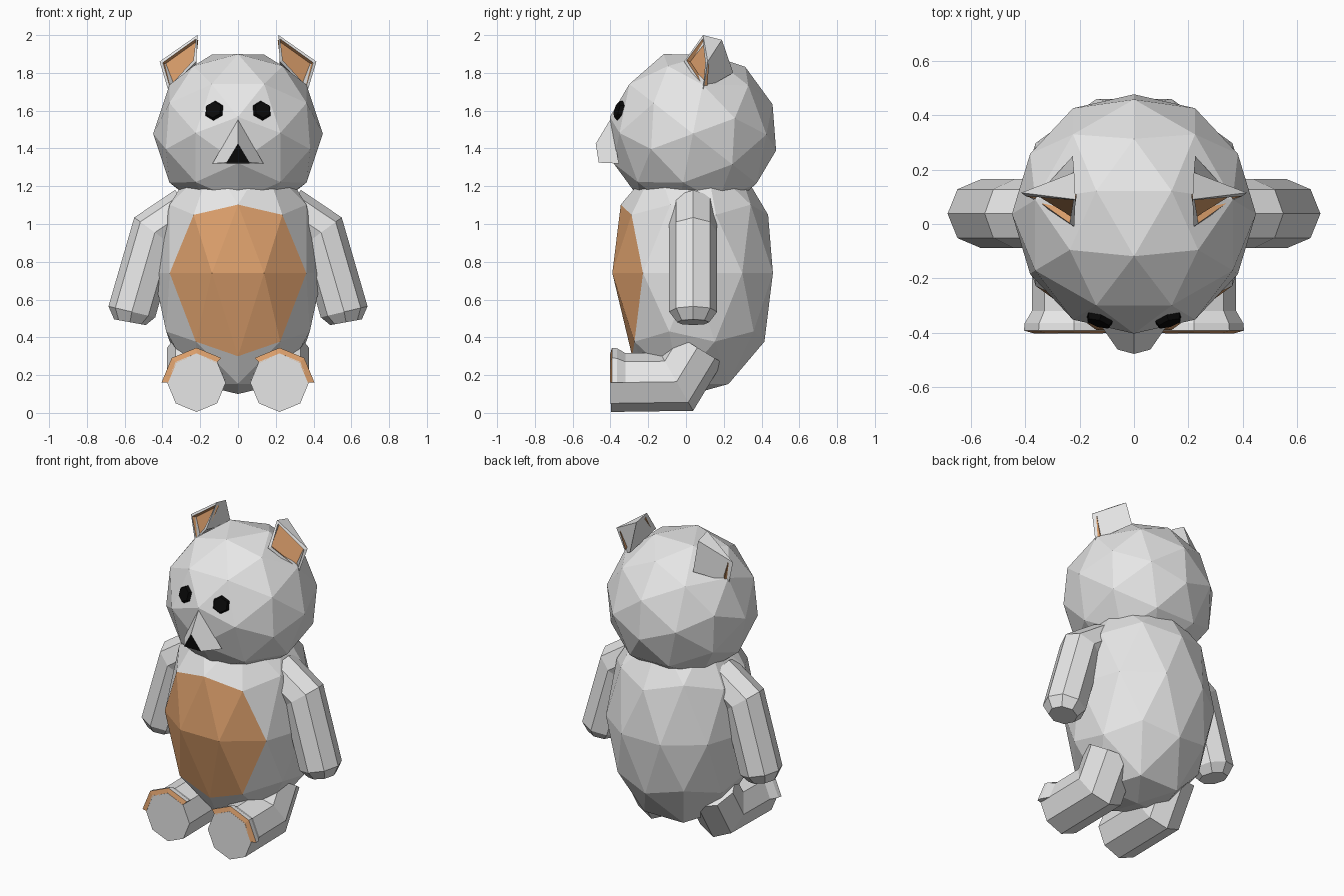
import bpy, bmesh, math
from mathutils import Vector, Matrix

if "Cube" in bpy.data.objects:
    bpy.data.objects.remove(bpy.data.objects["Cube"])


def mat(name, col):
    m = bpy.data.materials.new(name)
    m.diffuse_color = (*col, 1)
    m.use_nodes = True
    m.node_tree.nodes["Principled BSDF"].inputs["Base Color"].default_value = m.diffuse_color
    return m


GREY = mat("grey_fur", (0.8, 0.8, 0.8))
TAN = mat("tan_patch", (0.72, 0.35, 0.15))
BLACK = mat("black", (0.003, 0.003, 0.003))


def finish(name, bm, mats):
    bmesh.ops.recalc_face_normals(bm, faces=bm.faces[:])
    me = bpy.data.meshes.new(name)
    bm.to_mesh(me)
    bm.free()
    for m in mats:
        me.materials.append(m)
    ob = bpy.data.objects.new(name, me)
    bpy.context.collection.objects.link(ob)
    return ob


def from_faces(verts, faces):
    bm = bmesh.new()
    vs = [bm.verts.new(v) for v in verts]
    for f in faces:
        bm.faces.new([vs[i] for i in f])
    bm.faces.ensure_lookup_table()
    bmesh.ops.recalc_face_normals(bm, faces=bm.faces[:])
    return bm


def tube(name, path, radii, w, sides=8):
    """Mitred tube along a planar path; w is the normal of that plane."""
    path, w = [Vector(p) for p in path], Vector(w)
    bm, rings = bmesh.new(), []
    for i, c in enumerate(path):
        a = (path[i] - path[i - 1]).normalized() if i else None
        b = (path[i + 1] - path[i]).normalized() if i < len(path) - 1 else None
        a, b = a or b, b or a
        t = (a + b).normalized()
        n = w.cross(t) / t.dot(a)
        ang = [2 * math.pi * k / sides for k in range(sides)]
        rings.append([bm.verts.new(c + radii[i] * (w * math.cos(q) + n * math.sin(q))) for q in ang])
    for r0, r1 in zip(rings, rings[1:]):
        for k in range(sides):
            j = (k + 1) % sides
            bm.faces.new((r0[k], r0[j], r1[j], r1[k]))
    bm.faces.new(rings[0])
    bm.faces.new(rings[-1])
    return finish(name, bm, [GREY])


# Body: stretched icosphere with flattened lower front and a tan belly
bm = bmesh.new()
bmesh.ops.create_icosphere(bm, subdivisions=2, radius=1,
                           matrix=Matrix.Rotation(math.pi / 2, 4, 'Z'))
for v in bm.verts:
    low_front = abs(v.co.x) < 0.01 and v.co.y < -0.8 and v.co.z < 0
    v.co = Vector((v.co.x * 0.447, v.co.y * 0.447 + 0.035, v.co.z * 0.69 + 0.74))
    v.co.z = max(v.co.z, 0.10)
    if low_front:
        v.co = Vector((0, -0.285, 0.30))
for f in bm.faces:
    c = f.calc_center_median()
    az = math.degrees(math.atan2(abs(c.x), 0.035 - c.y))
    f.material_index = int(az < 45 and 0.36 < c.z < 1.08)
finish("body", bm, [GREY, TAN])

# Head: tilted icosphere
HEAD = Vector((0, 0.037, 1.478))
bm = bmesh.new()
bmesh.ops.create_icosphere(bm, subdivisions=2, radius=0.449,
                           matrix=Matrix.Translation(HEAD)
                           @ Matrix.Rotation(math.radians(-38), 4, 'X')
                           @ Matrix.Rotation(math.pi / 2, 4, 'Z'))
finish("head", bm, [GREY])

# Snout with a black nose facet
bm = from_faces([(0, -0.40, 1.555), (-0.135, -0.355, 1.32), (0.135, -0.355, 1.32),
                 (0, -0.478, 1.425), (-0.06, -0.462, 1.325), (0.06, -0.462, 1.325)],
                [(3, 4, 5), (0, 1, 4, 3), (0, 3, 5, 2), (1, 2, 5, 4), (0, 2, 1)])
bm.faces[0].material_index = 1
finish("snout", bm, [GREY, BLACK])

for s, side in ((1, "right"), (-1, "left")):
    # Eye: shallow hexagonal button
    d = Vector((0.128 * s, -0.395, 0.125)).normalized()
    bm = bmesh.new()
    bmesh.ops.create_cone(bm, cap_ends=True, segments=6, radius1=0.06, radius2=0.045, depth=0.03,
                          matrix=Matrix.Translation(HEAD + d * 0.428)
                          @ d.to_track_quat('Z', 'Y').to_matrix().to_4x4())
    finish(side + "_eye", bm, [BLACK])

    # Ear: wedge with a recessed tan opening
    pts = [(0.22, -0.01, 1.86), (0.215, 0.09, 2.0), (0.415, 0.115, 1.86),
           (0.37, 0.09, 1.71), (0.22, 0.19, 1.975), (0.225, 0.25, 1.80)]
    bm = from_faces([(x * s, y, z) for x, y, z in pts],
                    [(0, 1, 2, 3), (1, 4, 2), (4, 5, 3, 2), (0, 5, 4, 1), (0, 3, 5)])
    front = bm.faces[0]
    bmesh.ops.inset_region(bm, faces=[front], thickness=0.022, depth=0)
    front.material_index = 1
    n = front.normal.copy()
    for v in bmesh.ops.extrude_discrete_faces(bm, faces=[front])["faces"][0].verts:
        v.co -= n * 0.025
    finish(side + "_ear", bm, [GREY, TAN])

    # Arm
    tube(side + "_arm",
         [(0.262 * s, 0.038, 1.075), (0.44 * s, 0.038, 0.955),
          (0.562 * s, 0.038, 0.535), (0.572 * s, 0.038, 0.48)],
         [0.127, 0.127, 0.127, 0.085], (0, 1, 0))

    # Leg
    tube(side + "_leg", [(0.22 * s, -0.40, 0.16), (0.22 * s, -0.05, 0.165), (0.22 * s, 0.06, 0.346)],
         [0.155, 0.155, 0.155], (1, 0, 0))

    # Raised rim over the toes, tan on its front
    profile = [(0.150, -0.402), (0.185, -0.392), (0.182, -0.365), (0.150, -0.31)]
    verts = []
    for k in range(4):
        a = k * math.pi / 4
        verts += [((0.22 + r * math.cos(a)) * s, y, 0.16 + r * math.sin(a)) for r, y in profile]
    faces = [(4 * k + j, 4 * k + (j + 1) % 4, 4 * k + 4 + (j + 1) % 4, 4 * k + 4 + j)
             for k in range(3) for j in range(4)]
    bm = from_faces(verts, faces + [(0, 1, 2, 3), (12, 13, 14, 15)])
    for i in range(0, 12, 4):
        bm.faces[i].material_index = 1
    finish(side + "_foot_rim", bm, [GREY, TAN])
